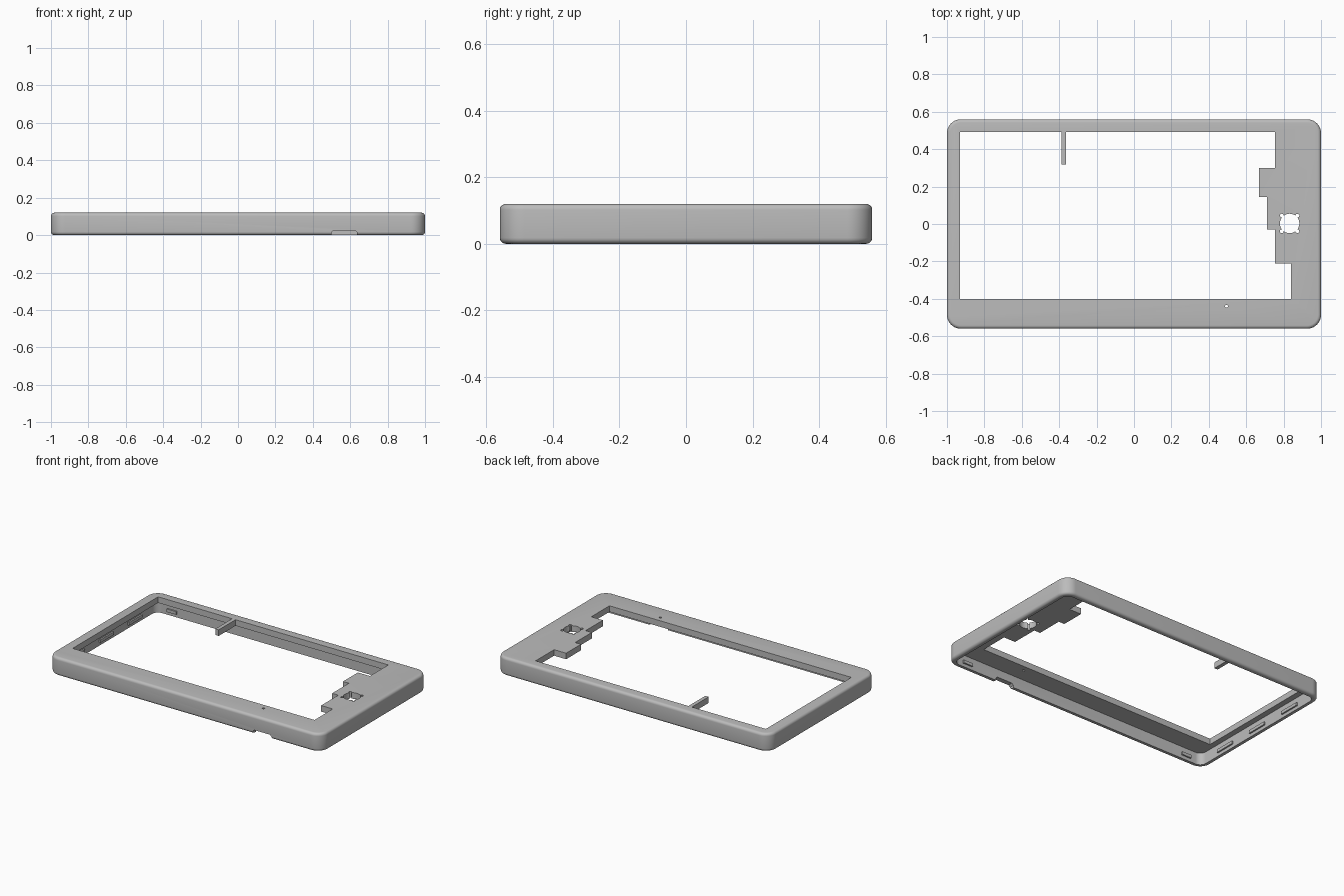
import bpy, bmesh, math
from mathutils import Vector

cube = bpy.data.objects.get("Cube")
if cube:
    bpy.data.objects.remove(cube, do_unlink=True)

HX, HY, H = 1.0, 0.56, 0.12      # half length, half width, height
WALL, CEIL = 0.032, 0.08         # wall thickness, underside of the face plate

grey = bpy.data.materials.new("matte grey")
grey.use_nodes = True
grey.diffuse_color = (0.5, 0.5, 0.5, 1)
grey.node_tree.nodes["Principled BSDF"].inputs["Base Color"].default_value = (0.5, 0.5, 0.5, 1)


def finish(name, bm):
    bmesh.ops.recalc_face_normals(bm, faces=bm.faces)
    mesh = bpy.data.meshes.new(name)
    bm.to_mesh(mesh)
    bm.free()
    obj = bpy.data.objects.new(name, mesh)
    mesh.materials.append(grey)
    bpy.context.collection.objects.link(obj)
    return obj


def prism(name, points, start, depth):
    """Extrude a closed 3D outline from its start offset along depth."""
    bm = bmesh.new()
    face = bm.faces.new([bm.verts.new(Vector(p) + Vector(start)) for p in points])
    top = bmesh.ops.extrude_face_region(bm, geom=[face])["geom"]
    verts = [g for g in top if isinstance(g, bmesh.types.BMVert)]
    bmesh.ops.translate(bm, verts=verts, vec=depth)
    return finish(name, bm)


def box(name, x0, x1, y0, y1, z0, z1):
    pts = [(x0, y0, 0), (x1, y0, 0), (x1, y1, 0), (x0, y1, 0)]
    return prism(name, pts, (0, 0, z0), (0, 0, z1 - z0))


def drill(name, x, y, r, n=32):
    pts = [(x + r * math.cos(2 * math.pi * i / n), y + r * math.sin(2 * math.pi * i / n), 0)
           for i in range(n)]
    return prism(name, pts, (0, 0, 0.05), (0, 0, 0.1))


def ring(bm, inset, z, steps=10):
    """Rounded rectangle of vertices."""
    r = max(0.075 - inset, 0.02)
    verts = []
    for k, (sx, sy) in enumerate([(1, 1), (-1, 1), (-1, -1), (1, -1)]):
        cx, cy = sx * (HX - inset - r), sy * (HY - inset - r)
        for i in range(steps + 1):
            a = math.pi / 2 * (k + i / steps)
            verts.append(bm.verts.new((cx + r * math.cos(a), cy + r * math.sin(a), z)))
    return verts


# Shell: cavity wall, bottom rim, rounded outside, face plate
arc = [math.pi / 2 * i / 5 for i in range(6)]
R = 0.018
profile = [(WALL, CEIL), (WALL, 0)]
profile += [(R - R * math.sin(a), R - R * math.cos(a)) for a in arc]
profile += [(R - R * math.cos(a), H - R + R * math.sin(a)) for a in arc]
bm = bmesh.new()
rings = [ring(bm, *p) for p in profile]
for a, b in zip(rings, rings[1:]):
    for i in range(len(a)):
        j = (i + 1) % len(a)
        bm.faces.new((a[i], a[j], b[j], b[i]))
bm.faces.new(rings[0])
bm.faces.new(rings[-1])
frame = finish("bezel_frame", bm)

# Stepped screen opening, leaving a thin rib on the rear edge
opening = [(-0.93, -0.40), (0.84, -0.40), (0.84, -0.21), (0.755, -0.21), (0.755, -0.03),
           (0.71, -0.03), (0.71, 0.145), (0.667, 0.145), (0.667, 0.30), (0.755, 0.30),
           (0.755, 0.493), (-0.363, 0.493), (-0.363, 0.317), (-0.388, 0.317),
           (-0.388, 0.493), (-0.93, 0.493)]
cutters = [prism("opening_cutter", [(x, y, 0) for x, y in opening], (0, 0, 0.05), (0, 0, 0.1))]

# Round button hole with four corner reliefs, and the pin hole
cutters.append(drill("button_cutter", 0.832, 0.003, 0.052))
for sx in (-1, 1):
    for sy in (-1, 1):
        cutters.append(drill("relief_cutter", 0.832 + sx * 0.042, 0.003 + sy * 0.042, 0.01, 12))
cutters.append(drill("pin_cutter", 0.495, -0.44, 0.008, 12))

# Notch under the front wall
notch = [(0.5, 0, -0.02), (0.5, 0, 0.015), (0.512, 0, 0.026), (0.625, 0, 0.026),
         (0.637, 0, 0.015), (0.637, 0, -0.02)]
cutters.append(prism("notch_cutter", notch, (0, -0.6, 0), (0, 0.1, 0)))

bpy.context.view_layer.objects.active = frame
for c in cutters:
    c.hide_render = True
    mod = frame.modifiers.new("cut", "BOOLEAN")
    mod.operation, mod.solver, mod.object = "DIFFERENCE", "EXACT", c
    bpy.ops.object.modifier_apply(modifier=mod.name)
    bpy.data.objects.remove(c, do_unlink=True)

# Snap tabs inside the walls
IX, IY = HX - WALL, HY - WALL
for y in (-0.3, 0.0, 0.3):
    box("side_snap_tab", -IX - 0.005, -IX + 0.01, y - 0.07, y + 0.07, 0.022, 0.042)
for x in (-0.85, 0.86):
    for s in (-1, 1):
        ys = sorted((s * (IY - 0.01), s * (IY + 0.005)))
        box("snap_tab", x - 0.035, x + 0.035, ys[0], ys[1], 0.022, 0.042)

bpy.ops.object.select_all(action="DESELECT")
frame.select_set(True)
bpy.context.view_layer.objects.active = frame
bpy.ops.object.shade_smooth_by_angle(angle=math.radians(30))
